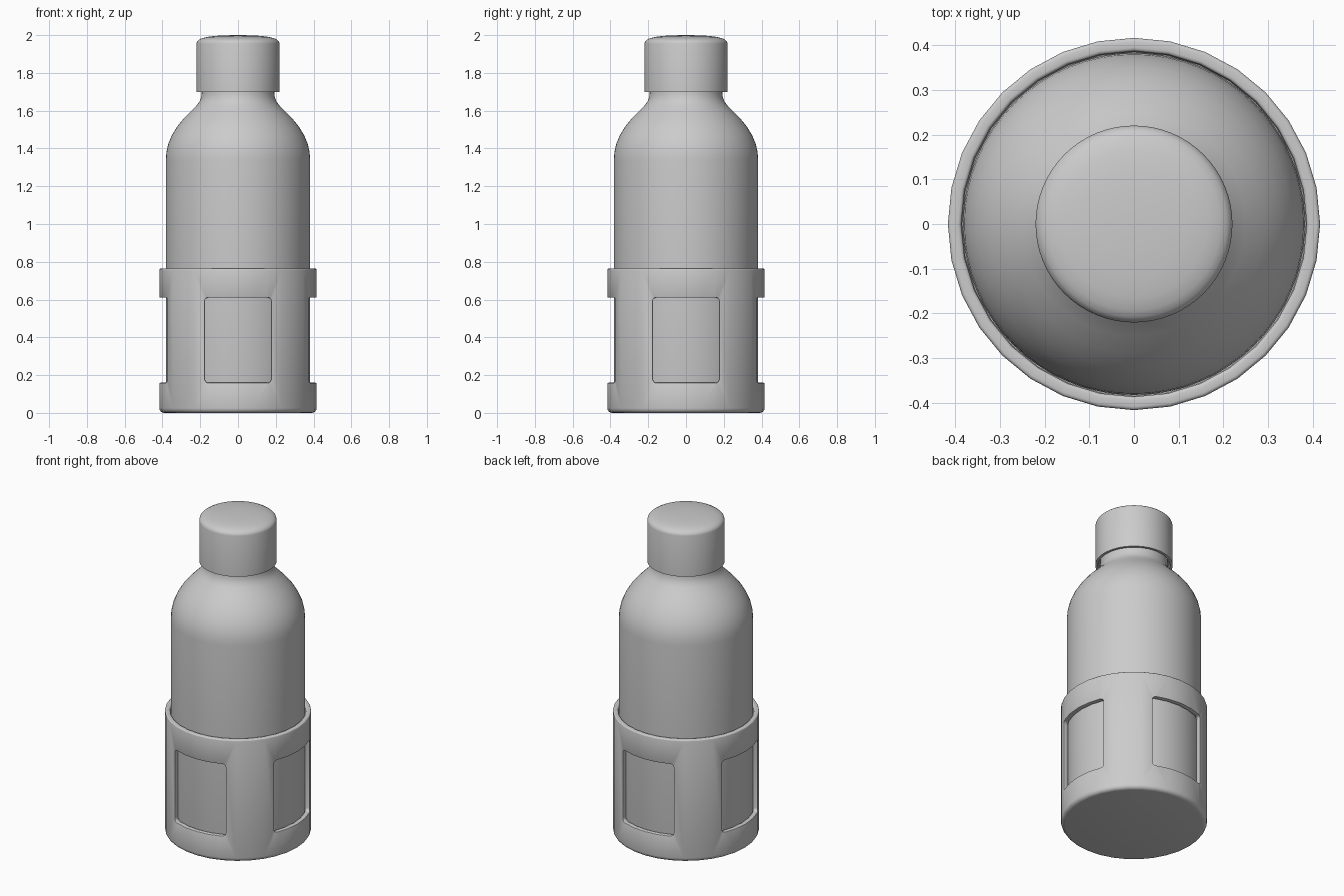
import bpy, bmesh, math
from mathutils import Matrix

if "Cube" in bpy.data.objects:
    bpy.data.objects.remove(bpy.data.objects["Cube"])


def new_object(name, bm):
    bmesh.ops.recalc_face_normals(bm, faces=bm.faces)
    mesh = bpy.data.meshes.new(name)
    bm.to_mesh(mesh)
    bm.free()
    obj = bpy.data.objects.new(name, mesh)
    bpy.context.collection.objects.link(obj)
    return obj


def lathe(name, profile, segments):
    """Spin a closed (radius, z) profile around the z axis."""
    bm = bmesh.new()
    verts = [bm.verts.new((r, 0, z)) for r, z in profile]
    edges = [bm.edges.new(pair) for pair in zip(verts, verts[1:])]
    bmesh.ops.spin(bm, geom=verts + edges, cent=(0, 0, 0), axis=(0, 0, 1),
                   angle=math.tau, steps=segments, use_duplicate=False)
    bmesh.ops.remove_doubles(bm, verts=bm.verts, dist=1e-5)
    return new_object(name, bm)


def arc(cx, cz, r, start, end, steps=4):
    return [(cx + r * math.cos(math.radians(start + (end - start) * i / steps)),
             cz + r * math.sin(math.radians(start + (end - start) * i / steps)))
            for i in range(steps + 1)]


def activate(obj):
    bpy.ops.object.select_all(action='DESELECT')
    obj.select_set(True)
    bpy.context.view_layer.objects.active = obj


def smooth(obj, angle=35):
    activate(obj)
    bpy.ops.object.shade_smooth_by_angle(angle=math.radians(angle))


# Bottle body with rounded shoulder and neck
bottle = lathe("bottle", [(0, 0.03)] + arc(0.352, 0.06, 0.03, -90, 0) + [
    (0.382, 1.34), (0.379, 1.38), (0.369, 1.425), (0.350, 1.47),
    (0.323, 1.515), (0.288, 1.558), (0.250, 1.597), (0.220, 1.627),
    (0.204, 1.648), (0.196, 1.668), (0.192, 1.69), (0.192, 1.74), (0, 1.74)], 64)
smooth(bottle)

# Screw cap with softly domed top
cap = lathe("cap", [(0, 1.73), (0.205, 1.73), (0.205, 1.70), (0.22, 1.70),
                    (0.22, 1.955), (0.217, 1.966), (0.208, 1.975),
                    (0.193, 1.983), (0.165, 1.990), (0.12, 1.996),
                    (0.06, 1.999), (0, 2.0)], 64)
smooth(cap)

# Protective sleeve: a cup with rounded base and rim
sleeve = lathe("sleeve", [(0, 0)] + arc(0.391, 0.025, 0.025, -90, 0)
               + arc(0.408, 0.757, 0.008, 0, 90, 3)
               + arc(0.394, 0.757, 0.008, 90, 180, 3)
               + [(0.386, 0.027), (0, 0.027)], 32)

# Rounded rectangular cutters for the four sleeve windows
HALF, LOW, HIGH, R = 0.175, 0.16, 0.61, 0.018
outline = (arc(HALF - R, LOW + R, R, -90, 0) + arc(HALF - R, HIGH - R, R, 0, 90)
           + arc(R - HALF, HIGH - R, R, 90, 180) + arc(R - HALF, LOW + R, R, 180, 270))
bm = bmesh.new()
for k in range(4):
    turn = Matrix.Rotation(k * math.pi / 2, 4, 'Z')
    near = [bm.verts.new((x, -0.6, z)) for x, z in outline]
    far = [bm.verts.new((x, -0.25, z)) for x, z in outline]
    bm.faces.new(near)
    bm.faces.new(far[::-1])
    for i in range(len(near)):
        j = (i + 1) % len(near)
        bm.faces.new((near[j], near[i], far[i], far[j]))
    bmesh.ops.transform(bm, matrix=turn, verts=near + far)
cutter = new_object("window_cutter", bm)
cutter.hide_render = True

# Cut the windows and soften their edges
cut = sleeve.modifiers.new("windows", 'BOOLEAN')
cut.operation = 'DIFFERENCE'
cut.solver = 'EXACT'
cut.object = cutter
soft = sleeve.modifiers.new("soft_edges", 'BEVEL')
soft.width = 0.006
soft.segments = 2
soft.limit_method = 'ANGLE'
soft.angle_limit = math.radians(50)
soft.use_clamp_overlap = False
activate(sleeve)
for name in ("windows", "soft_edges"):
    bpy.ops.object.modifier_apply(modifier=name)
bpy.data.objects.remove(cutter)
smooth(sleeve)
